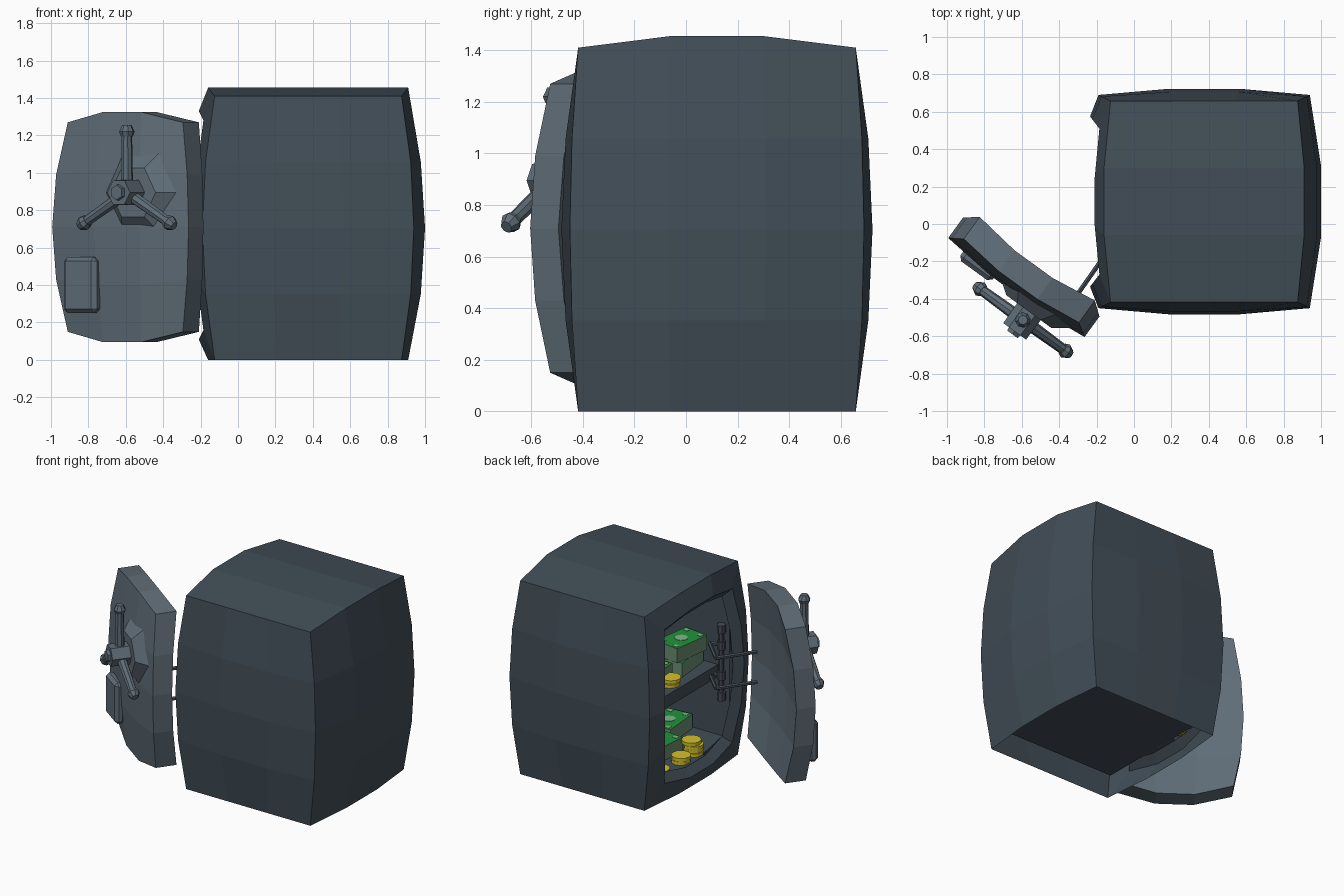
import bpy, bmesh, math, random
from mathutils import Matrix, Vector

if "Cube" in bpy.data.objects:
    bpy.data.objects.remove(bpy.data.objects["Cube"])
random.seed(4)

def mat(name, r, g, b):
    m = bpy.data.materials.new(name)
    m.diffuse_color = (r, g, b, 1)
    m.use_nodes = True
    m.node_tree.nodes["Principled BSDF"].inputs["Base Color"].default_value = m.diffuse_color
    return m

BODY = mat("dark_steel", .054, .076, .096)
DOOR = mat("light_steel", .115, .153, .185)
ROD = mat("hinge_steel", .060, .076, .098)
GREEN = mat("note_green", .015, .29, .045)
PAPER = mat("note_edge", .15, .27, .17)
PRINT = mat("note_print", .21, .47, .25)
GOLD = mat("coin_gold", .66, .53, .025)

f = lambda c: 1 - c * c                          # bulge over the height
g = lambda b: min(1.0, (1 - b * b) * 9 / 8)      # bulge over the width
T3 = (-1, -1 / 3, 1 / 3, 1)
T4 = (-1, -.5, 0, .5, 1)
# walk round a 3 x 4 segment rectangle
RING = ([(b, -1) for b in T3[:-1]] + [(1, c) for c in T4[:-1]] +
        [(-b, 1) for b in T3[:-1]] + [(-1, -c) for c in T4[:-1]])

def finish(bm, name, mats, matrix=None):
    bmesh.ops.remove_doubles(bm, verts=bm.verts, dist=1e-4)
    bmesh.ops.recalc_face_normals(bm, faces=bm.faces)
    me = bpy.data.meshes.new(name)
    bm.to_mesh(me)
    bm.free()
    for m in mats:
        me.materials.append(m)
    ob = bpy.data.objects.new(name, me)
    bpy.context.collection.objects.link(ob)
    if matrix:
        ob.matrix_world = matrix
    return ob

def patch(bm, fn, us, vs):
    rows = [[bm.verts.new(fn(u, v)) for u in us] for v in vs]
    for r0, r1 in zip(rows, rows[1:]):
        for i in range(len(us) - 1):
            bm.faces.new((r0[i], r0[i + 1], r1[i + 1], r1[i]))

def strip(bm, loops):
    rows = [[bm.verts.new(p) for p in l] for l in loops]
    for r0, r1 in zip(rows, rows[1:]):
        for i in range(len(r0)):
            j = (i + 1) % len(r0)
            bm.faces.new((r0[i], r0[j], r1[j], r1[i]))
    return rows

def box(name, size, centre, m, rot=0, bevel=0, matrix=None):
    bm = bmesh.new()
    bmesh.ops.create_cube(bm, size=1)
    bmesh.ops.scale(bm, vec=size, verts=bm.verts)
    if bevel:
        bmesh.ops.bevel(bm, geom=bm.edges[:], offset=bevel, segments=1, affect='EDGES')
    bmesh.ops.transform(bm, matrix=Matrix.Translation(centre) @ Matrix.Rotation(rot, 4, 'Z'), verts=bm.verts)
    return finish(bm, name, [m], matrix)

def rod(name, p, q, r, m, r2=None, sides=8, matrix=None, spin=0):
    p, q = Vector(p), Vector(q)
    bm = bmesh.new()
    bmesh.ops.create_cone(bm, cap_ends=True, segments=sides, radius1=r,
                          radius2=r if r2 is None else r2, depth=(q - p).length)
    turn = (q - p).to_track_quat('Z', 'Y').to_matrix().to_4x4() @ Matrix.Rotation(spin, 4, 'Z')
    bmesh.ops.transform(bm, matrix=Matrix.Translation((p + q) / 2) @ turn, verts=bm.verts)
    return finish(bm, name, [m], matrix)

# ---- safe body: bulged shell, open underneath, with a framed cavity facing -x
def hull(a, b, c):
    return (.375 + a * (.5 + .065 * f(c) + g(b) * (.035 + .025 * f(c))),
            .12 + b * (.538 + .032 * f(c) + .033 * f(c) * g(a)),
            .705 + .705 * c + (.045 * g(b) if c == 1 else 0))

def rim(b, c, s, sz, dx):
    return (-.185 - .05 * f(c) - .025 * g(b) + dx,
            .12 + s * b * (.39 + .065 * f(c)),
            .72 + sz * c * (.56 + .05 * g(b)))

bm = bmesh.new()
patch(bm, lambda u, v: hull(1, u, v), T3, T4)
patch(bm, lambda u, v: hull(u, 1, v), T3, T4)
patch(bm, lambda u, v: hull(u, -1, v), T3, T4)
patch(bm, lambda u, v: hull(u, v, 1), T3, T3)
cavity = lambda x: [(x, .12 + .48 * b, .715 + .58 * c) for b, c in RING]
rows = strip(bm, [[hull(-1, b, c) for b, c in RING],
                  [rim(b, c, 1, 1, 0) for b, c in RING],
                  [rim(b, c, .87, .91, .05) for b, c in RING],
                  cavity(-.1), cavity(.82)])
bm.faces.new(rows[-1])
finish(bm, "safe_body", [BODY])
box("shelf", (.83, .965, .09), (.41, .12, .6), BODY)

# ---- door, built in its own frame (u along door, n outward, z) and swung open
SWING = Matrix(((-.81, -.588, 0, -.2), (.588, -.81, 0, -.49), (0, 0, 1, 0), (0, 0, 0, 1)))

def slab(b, c, front):
    n = (.085 + .045 * f(c) + .03 * g(b)) if front else (-.06 + .055 * f(c) + .035 * g(b))
    return (.435 + b * (.38 + .07 * f(c)), n, .71 + c * (.56 + .055 * g(b)))

bm = bmesh.new()
for side in (True, False):
    patch(bm, lambda u, v: slab(u, v, side), T3, T4)
strip(bm, [[slab(b, c, s) for b, c in RING] for s in (True, False)])
finish(bm, "door", [DOOR], SWING)

# ---- handle: six-sided plate, hub and three knobbed spokes
U, Z = .305, .895
rod("handle_plate", (U, .125, Z), (U, .195, Z), .245, DOOR, .15, 6, SWING, math.pi / 2)
rod("handle_hub", (U, .18, Z), (U, .325, Z), .078, DOOR, .075, 6, SWING, math.pi / 2)
rod("hub_cap", (U, .32, Z), (U, .345, Z), .045, DOOR, .04, 6, SWING)
for k in range(3):
    t = math.radians(90 + 120 * k)
    at = lambda r: (U + r * math.cos(t), .25, Z + r * math.sin(t))
    rod("handle_spoke", at(.04), at(.31), .033, DOOR, .028, 8, SWING)
    rod("spoke_knob", at(.30), at(.325), .032, DOOR, .042, 8, SWING)
    rod("knob_tip", at(.325), at(.36), .042, DOOR, .025, 8, SWING)

# ---- lock panel low on the free side of the door
box("lock_panel", (.215, .07, .30), (.67, .155, .40), DOOR, bevel=.022, matrix=SWING)

# ---- hinge post and two bent arms reaching the door
rod("hinge_post", (-.05, -.335, .44), (-.05, -.335, .93), .018, ROD)
for z in (.44, .93):
    rod("post_collar", (-.05, -.335, z - .03), (-.05, -.335, z + .03), .03, ROD)
for z in (.59, .81):
    path = [(-.05, -.335, z), (.03, -.315, z), (-.14, -.145, z), (-.305, -.38, z)]
    for p, q in zip(path, path[1:]):
        rod("hinge_arm", p, q, .014, ROD, sides=6)
    rod("arm_knuckle", (-.05, -.335, z - .03), (-.05, -.335, z + .03), .028, ROD)

# ---- bundles of notes: paper edges, green faces, pale printed marks
def bundle(x, y, z, rot, h=.105):
    bm = bmesh.new()
    bmesh.ops.create_cube(bm, size=1)
    bmesh.ops.scale(bm, vec=(.19, .29, h), verts=bm.verts)
    for fc in bm.faces:
        fc.material_index = 1 if abs(fc.normal.z) > .5 else 0
    M = Matrix.Translation((x, y, z + h / 2)) @ Matrix.Rotation(rot, 4, 'Z')
    finish(bm, "note_bundle", [PAPER, GREEN], M)
    top = h / 2
    rod("note_spot", (0, 0, top), (0, 0, top + .003), .045, PRINT, sides=10, matrix=M)
    for sx in (-1, 1):
        for sy in (-1, 1):
            box("note_corner", (.035, .03, .003), (sx * .06, sy * .115, top + .001), PRINT, matrix=M)

FLOOR, SHELF = .136, .646
for x, y, z, r in ((.18, -.19, SHELF, .1), (.17, -.19, SHELF + .106, -.14),
                   (.21, .13, SHELF, .05), (.42, -.15, SHELF, 0), (.45, .2, SHELF, .1),
                   (.14, .13, FLOOR, -.1), (.36, .25, FLOOR, .1), (.27, -.19, FLOOR, .08)):
    bundle(x, y, z, r)

# ---- stacks of coins, each coin slightly out of line
def coins(x, y, z, count):
    for i in range(count):
        dx, dy = random.uniform(-.008, .008), random.uniform(-.008, .008)
        z0 = z + i * .027
        rod("coin", (x + dx, y + dy, z0), (x + dx, y + dy, z0 + .024), .066, GOLD, sides=12)

for x, y, z, n in ((-.04, -.02, FLOOR, 4), (-.05, .13, FLOOR, 2), (-.05, .37, FLOOR, 2),
                   (.07, .07, SHELF, 2), (.08, .4, SHELF, 3), (.12, .38, FLOOR, 3)):
    coins(x, y, z, n)
